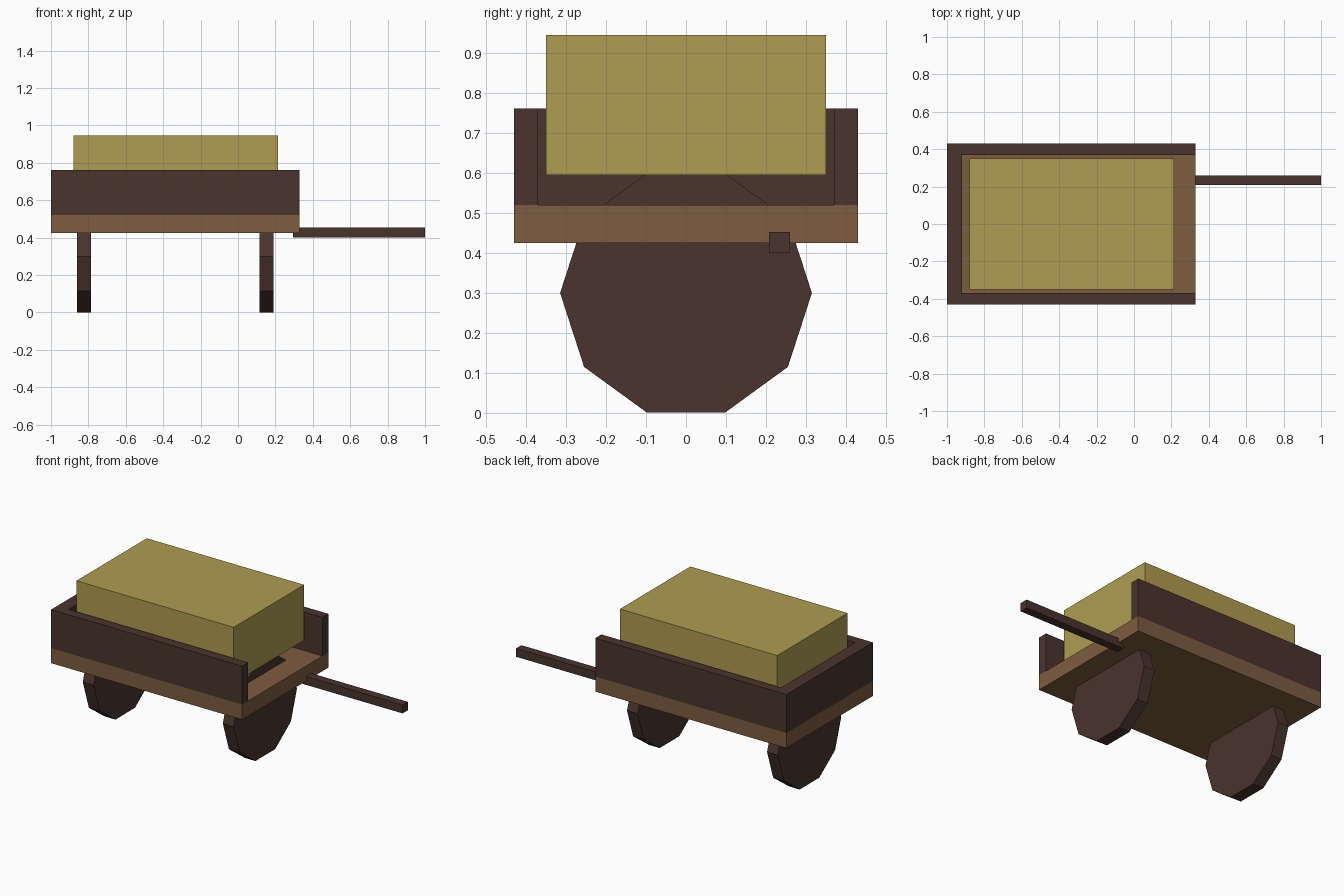
import bpy
import math

if "Cube" in bpy.data.objects:
    bpy.data.objects.remove(bpy.data.objects["Cube"])


def material(name, rgb):
    m = bpy.data.materials.new(name)
    m.diffuse_color = (*rgb, 1.0)
    m.use_nodes = True
    m.node_tree.nodes["Principled BSDF"].inputs["Base Color"].default_value = m.diffuse_color
    return m


DARK = material("dark wood", (0.067, 0.034, 0.025))
PLANK = material("plank wood", (0.207, 0.109, 0.052))
STRAW = material("straw yellow", (0.43, 0.335, 0.082))


def box(name, x, y, z, mat):
    """Axis-aligned box from (min, max) ranges."""
    ranges = (x, y, z)
    bpy.ops.mesh.primitive_cube_add(size=1, location=[(a + b) / 2 for a, b in ranges])
    ob = bpy.context.object
    ob.name = name
    ob.scale = [b - a for a, b in ranges]
    bpy.ops.object.transform_apply(location=False, rotation=False, scale=True)
    ob.data.materials.append(mat)
    return ob


def wheel(name, x0, x1):
    """Ten-sided solid wheel with its axis along x and a flat side on the ground."""
    bpy.ops.mesh.primitive_cylinder_add(
        vertices=10, radius=0.315, depth=x1 - x0,
        location=((x0 + x1) / 2, 0, 0.3), rotation=(0, math.pi / 2, 0))
    ob = bpy.context.object
    ob.name = name
    bpy.ops.object.transform_apply(location=False, rotation=True, scale=False)
    ob.data.materials.append(DARK)
    return ob


# Cart bed
box("cart_bed", (-1.0, 0.33), (-0.43, 0.43), (0.425, 0.52), PLANK)

# Side and end boards, open at the handle end
for side, name in ((-1, "front_side_board"), (1, "back_side_board")):
    y = sorted((side * 0.37, side * 0.43))
    box(name, (-1.0, 0.33), y, (0.52, 0.762), DARK)
box("end_board", (-1.0, -0.92), (-0.37, 0.37), (0.52, 0.762), DARK)

# Straw load
box("straw_bale", (-0.88, 0.215), (-0.35, 0.35), (0.595, 0.945), STRAW)

# Wheels, whose tops rise through the bed
wheel("left_wheel", -0.86, -0.785)
wheel("right_wheel", 0.115, 0.19)

# Single pull handle
box("handle", (0.295, 1.0), (0.208, 0.26), (0.4, 0.453), DARK)
